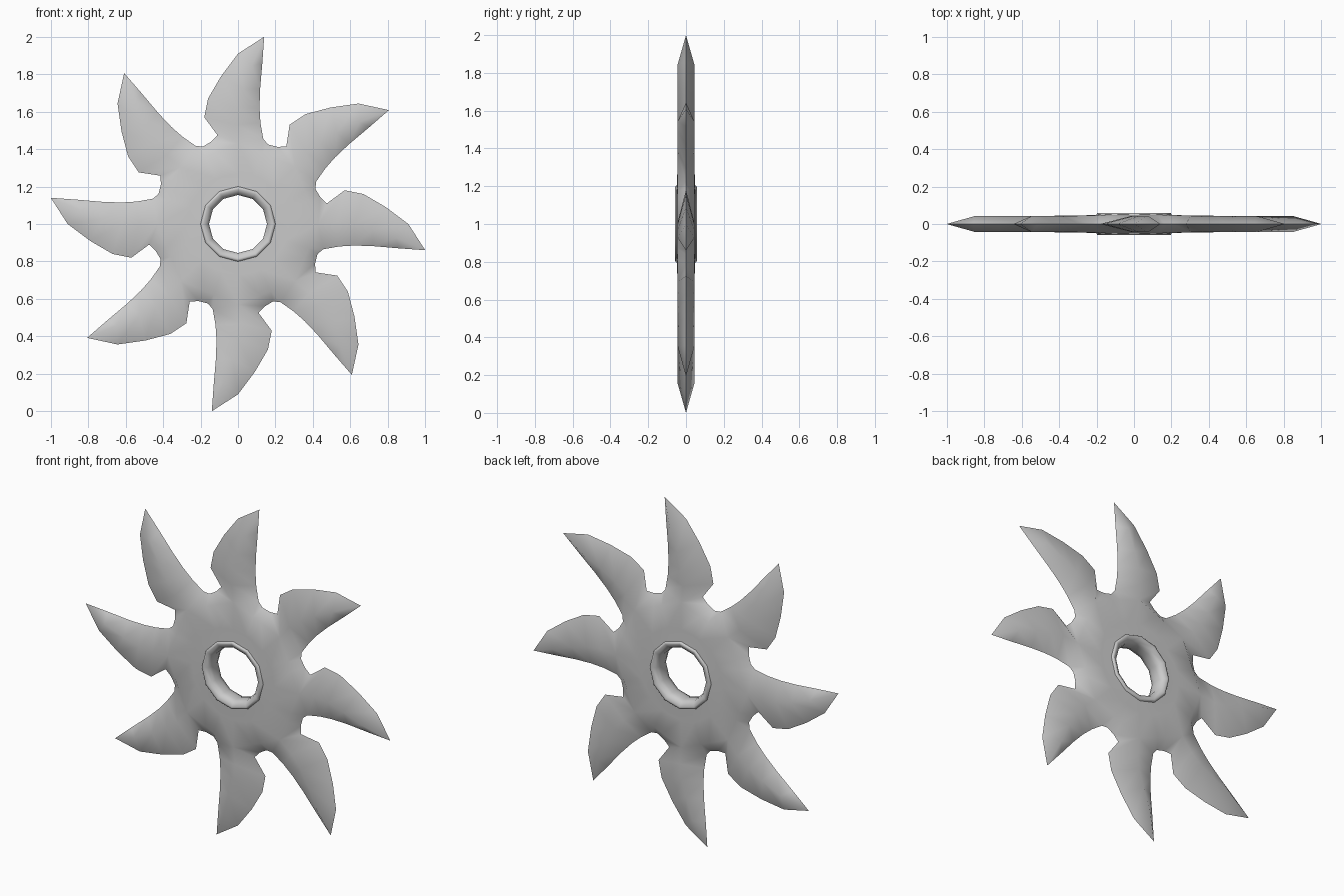
import bpy, bmesh, math

if "Cube" in bpy.data.objects:
    bpy.data.objects.remove(bpy.data.objects["Cube"])

H = 0.044          # half thickness of the flat body
N = 8              # number of blades

# one upright blade, (x, z) from the hub centre, rows running from tip to root
TIP = (0.14, 1.0)
LEFT = [(0.0, 0.91), (-0.09, 0.79), (-0.16, 0.67), (-0.18, 0.57), (-0.11, 0.475)]
RIDGE = [(0.075, 0.845), (0.03, 0.72), (0.0, 0.62), (-0.01, 0.53), (0.0, 0.43)]
RIGHT = [(0.13, 0.86), (0.118, 0.72), (0.115, 0.62), (0.12, 0.54), (0.135, 0.455)]
VALLEY = [(0.16, 0.425), (0.21, 0.412)]      # rounded gap before the next blade
SHOULDER = [(0.13, 0.378), (0.182, 0.356)]   # where the gap bevel meets the flat


def finish(name, bm, angle):
    bmesh.ops.recalc_face_normals(bm, faces=bm.faces)
    me = bpy.data.meshes.new(name)
    bm.to_mesh(me)
    bm.free()
    ob = bpy.data.objects.new(name, me)
    bpy.context.collection.objects.link(ob)
    ob.location.z = 1
    bpy.ops.object.select_all(action='DESELECT')
    ob.select_set(True)
    bpy.context.view_layer.objects.active = ob
    bpy.ops.object.shade_smooth_by_angle(angle=math.radians(angle))
    return ob


# bladed star: knife edge at y = 0, raised ridge on both faces
bm = bmesh.new()


def ring_of(points, k, y):
    a = -k * math.tau / N
    c, s = math.cos(a), math.sin(a)
    return [bm.verts.new((x * c - z * s, y, x * s + z * c)) for x, z in points]


def inner(points, r):
    return [(x * r / math.hypot(x, z), z * r / math.hypot(x, z)) for x, z in points]


edge = [dict(tip=ring_of([TIP], k, 0)[0], left=ring_of(LEFT, k, 0),
             right=ring_of(RIGHT, k, 0), valley=ring_of(VALLEY, k, 0)) for k in range(N)]
for side in (-1, 1):
    ridge = [ring_of(RIDGE, k, side * H) for k in range(N)]
    shoulder = [ring_of(SHOULDER, k, side * H) for k in range(N)]
    hub = []
    for r, y in ((0.27, H + 0.002), (0.185, 0.05)):
        hub.append([v for k in range(N)
                    for v in ring_of(inner([RIDGE[-1]] + SHOULDER, r), k, side * y)])
    for k in range(N):
        e, rd, sh = edge[k], ridge[k], shoulder[k]
        n = (k + 1) % N
        # blade faces
        bm.faces.new((e['tip'], e['left'][0], rd[0]))
        bm.faces.new((e['tip'], rd[0], e['right'][0]))
        for i in range(4):
            bm.faces.new((e['left'][i], e['left'][i + 1], rd[i + 1], rd[i]))
            bm.faces.new((rd[i], rd[i + 1], e['right'][i + 1], e['right'][i]))
        # bevel around the gap
        outer = [e['right'][4]] + e['valley'] + [edge[n]['left'][4]]
        inset = [rd[4]] + sh + [ridge[n][4]]
        for i in range(3):
            bm.faces.new((outer[i], outer[i + 1], inset[i + 1], inset[i]))
    # flat hub disc
    loop = [v for k in range(N) for v in [ridge[k][4]] + shoulder[k]]
    for a, b in ((loop, hub[0]), (hub[0], hub[1])):
        for i in range(len(a)):
            j = (i + 1) % len(a)
            bm.faces.new((a[i], a[j], b[j], b[i]))
finish("bladed_star", bm, 60)

# collar around the twelve-sided hole: closed profile spun about y
half = [(0.203, 0.044), (0.197, 0.058), (0.186, 0.059), (0.163, 0.045), (0.155, 0.02)]
profile = half + [(r, -y) for r, y in reversed(half)]
bm = bmesh.new()
S = 12
rings = [[bm.verts.new((r * math.sin(i * math.tau / S), y, r * math.cos(i * math.tau / S)))
          for r, y in profile] for i in range(S)]
for i in range(S):
    a, b = rings[i], rings[(i + 1) % S]
    for j in range(len(profile)):
        m = (j + 1) % len(profile)
        bm.faces.new((a[j], a[m], b[m], b[j]))
finish("hub_collar", bm, 75)
